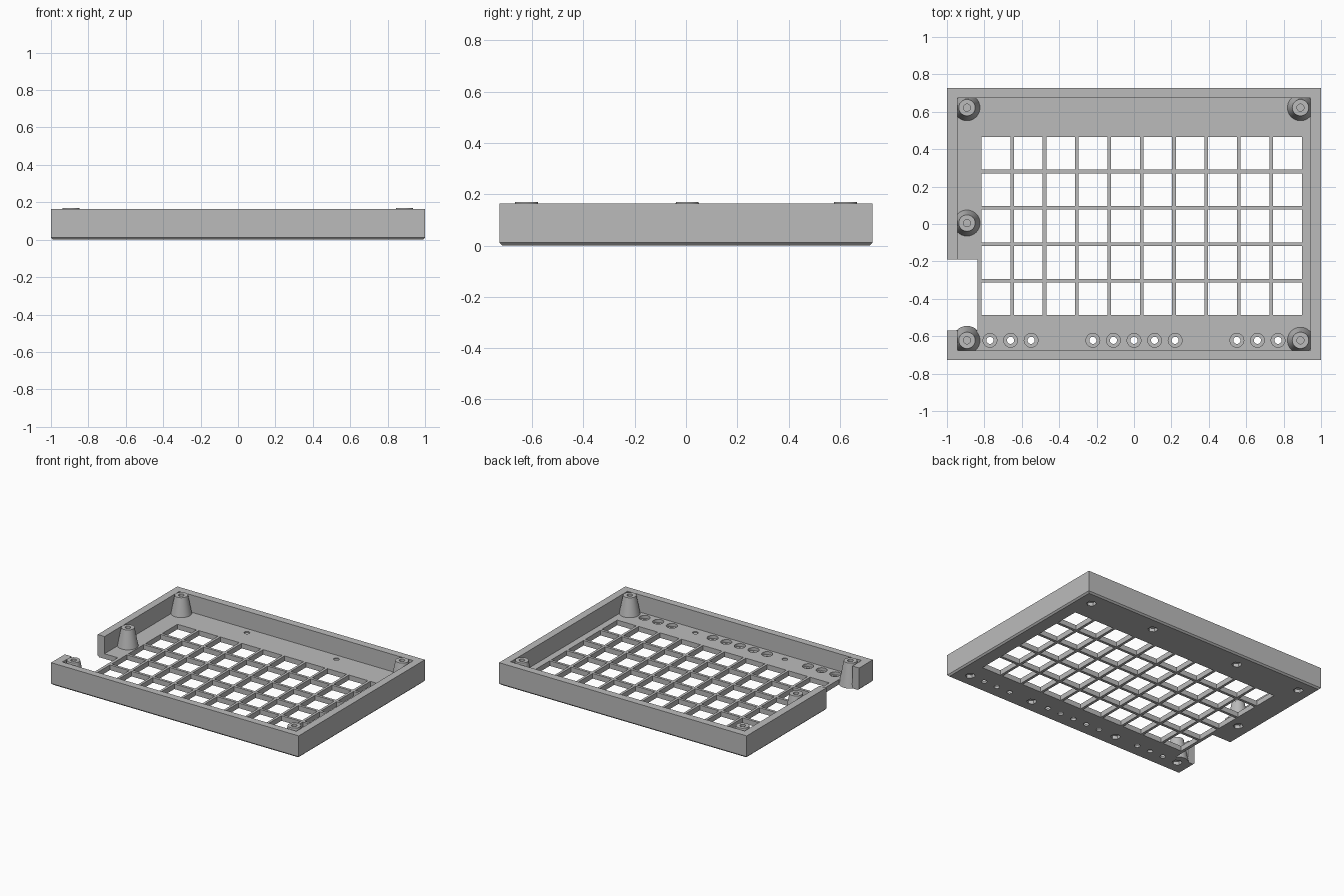
import bpy
import bmesh
import math
from mathutils import Matrix, Vector

cube = bpy.data.objects.get("Cube")
if cube:
    bpy.data.objects.remove(cube, do_unlink=True)

W, D, H = 2.0, 1.456, 0.163      # outer size of the tray
WALL, FLOOR, BOSS_H = 0.055, 0.037, 0.17

grey = bpy.data.materials.new("plain_grey")
grey.use_nodes = True
colour = (0.5, 0.5, 0.5, 1)
grey.diffuse_color = colour
grey.node_tree.nodes["Principled BSDF"].inputs["Base Color"].default_value = colour


def add_box(bm, x0, x1, y0, y1, z0, z1):
    mid = Vector(((x0 + x1) / 2, (y0 + y1) / 2, (z0 + z1) / 2))
    size = Matrix.Diagonal((x1 - x0, y1 - y0, z1 - z0, 1))
    bmesh.ops.create_cube(bm, size=1, matrix=Matrix.Translation(mid) @ size)


def add_round(bm, x, y, z0, z1, r0, r1=None, sides=32):
    bmesh.ops.create_cone(bm, cap_ends=True, segments=sides, radius1=r0,
                          radius2=r0 if r1 is None else r1, depth=z1 - z0,
                          matrix=Matrix.Translation((x, y, (z0 + z1) / 2)))


def make_object(name, bm):
    mesh = bpy.data.meshes.new(name)
    bm.to_mesh(mesh)
    bm.free()
    mesh.materials.append(grey)
    ob = bpy.data.objects.new(name, mesh)
    bpy.context.collection.objects.link(ob)
    return ob


def combine(target, bm, operation, name):
    helper = make_object(name, bm)
    helper.hide_render = True
    mod = target.modifiers.new(name, 'BOOLEAN')
    mod.operation, mod.solver, mod.object = operation, 'EXACT', helper
    bpy.context.view_layer.objects.active = target
    bpy.ops.object.modifier_apply(modifier=mod.name)
    bpy.data.objects.remove(helper, do_unlink=True)


# Outer block with a chamfered bottom rim
bm = bmesh.new()
add_box(bm, -W / 2, W / 2, -D / 2, D / 2, 0, H)
rim = [e for e in bm.edges if all(v.co.z < 0.001 for v in e.verts)]
bmesh.ops.bevel(bm, geom=rim, offset=0.011, segments=1, affect='EDGES')
tray = make_object("keyboard_tray", bm)

# Inside cavity
bm = bmesh.new()
add_box(bm, -W / 2 + WALL, W / 2 - WALL, -D / 2 + WALL - 0.003, D / 2 - WALL, FLOOR, 0.4)
combine(tray, bm, 'DIFFERENCE', "cavity")

# Side notch and the grid of key openings
bm = bmesh.new()
add_box(bm, -1.2, -0.838, -0.57, -0.19, -0.1, 0.4)
for col in range(10):
    for row in range(5):
        x = -0.738 + 0.1731 * col
        y = -0.4 + 0.1945 * row
        add_box(bm, x - 0.077, x + 0.077, y - 0.0875, y + 0.0875, -0.1, 0.3)
combine(tray, bm, 'DIFFERENCE', "openings")

# Tapered screw bosses
bosses = [(x, y) for x in (-0.893, 0.89) for y in (-0.622, 0.622)] + [(-0.893, 0.005)]
bm = bmesh.new()
for x, y in bosses:
    add_round(bm, x, y, 0, BOSS_H, 0.077, 0.044, 48)
combine(tray, bm, 'UNION', "bosses")

# Screw holes above and hexagonal nut pockets below, with a thin web between
floor_screws = [(x, y) for x in (-0.363, 0.36) for y in (-0.622, 0.622)]
bm = bmesh.new()
for x, y in bosses + floor_screws:
    add_round(bm, x, y, 0.03, 0.3, 0.019)
    add_round(bm, x, y, -0.1, 0.025, 0.034, sides=6)
# Through holes for the front row
lamps = [0.11 * i for i in (-7, -6, -5, -2, -1, 0, 1, 2, 5, 6, 7)]
for x in lamps:
    add_round(bm, x, -0.622, -0.1, 0.3, 0.019)
combine(tray, bm, 'DIFFERENCE', "holes")

# Counterbores around the front row
bm = bmesh.new()
for x in lamps:
    add_round(bm, x, -0.622, 0.015, 0.1, 0.037)
combine(tray, bm, 'DIFFERENCE', "counterbores")

# Smooth the round parts, keep the corners crisp
bpy.ops.object.select_all(action='DESELECT')
tray.select_set(True)
bpy.context.view_layer.objects.active = tray
bpy.ops.object.shade_smooth_by_angle(angle=math.radians(30))
